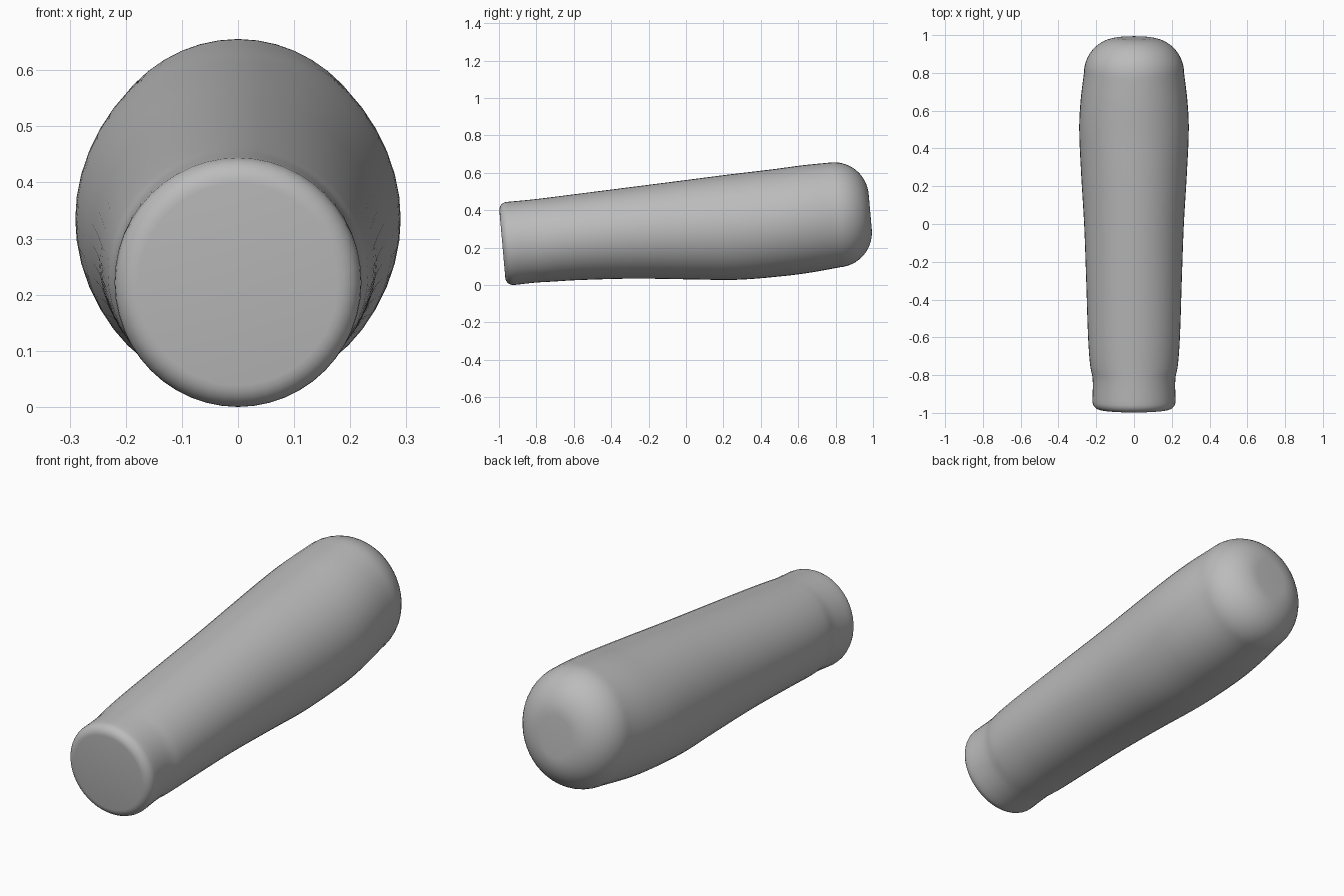
import bpy, bmesh, math
from mathutils import Vector

cube = bpy.data.objects.get("Cube")
if cube:
    bpy.data.objects.remove(cube, do_unlink=True)

SIDES = 48
LEAN = 0.088     # slope of the grip axis; rings lean square to it
STEPS = 5

# Rings along the grip: centre y, centre z, half height, half width
GRIP = [Vector(r) for r in (
    (-0.94, 0.222, 0.222, 0.220), (-0.82, 0.234, 0.221, 0.219),
    (-0.75, 0.240, 0.223, 0.232), (-0.60, 0.254, 0.228, 0.243),
    (-0.30, 0.277, 0.243, 0.253), (0.00, 0.294, 0.264, 0.264),
    (0.25, 0.309, 0.281, 0.279), (0.50, 0.334, 0.286, 0.290),
    (0.65, 0.354, 0.286, 0.283), (0.80, 0.375, 0.280, 0.265))]


def smooth_rings(keys):
    """Spline through the key rings, with slopes scaled to their spacing."""
    n = len(keys)
    slope = []
    for i in range(n):
        a, b = keys[max(i - 1, 0)], keys[min(i + 1, n - 1)]
        slope.append((b - a) / (b[0] - a[0]))
    out = []
    for i in range(n - 1):
        p, q = keys[i], keys[i + 1]
        d = q[0] - p[0]
        for k in range(STEPS):
            t = k / STEPS
            h = t * t * (3 - 2 * t)
            out.append(p * (1 - h) + q * h
                       + slope[i] * d * t * (1 - t) ** 2
                       - slope[i + 1] * d * t * t * (1 - t))
    return out + [keys[-1]]


def rounded_end(ring, length, radius, steps):
    """Rings that turn from the given ring into a flat cap."""
    out = []
    for k in range(1, steps + 1):
        a = math.pi / 2 * k / steps
        dy, inset = length * math.sin(a), radius * (1 - math.cos(a))
        out.append(ring + Vector((dy, dy * LEAN, -inset, -inset)))
    return out


front = rounded_end(GRIP[0], -0.042, 0.042, 6)
back = rounded_end(GRIP[-1], 0.185, 0.185, 14)
rings = front[::-1] + smooth_rings(GRIP) + back

# Skin the rings and close both ends
bm = bmesh.new()
loops = []
for y, z, hh, hw in rings:
    loop = []
    for i in range(SIDES):
        a = math.tau * i / SIDES
        up = hh * math.cos(a)
        loop.append(bm.verts.new((hw * math.sin(a), y - LEAN * up, z + up)))
    loops.append(loop)
for a, b in zip(loops, loops[1:]):
    for i in range(SIDES):
        j = (i + 1) % SIDES
        bm.faces.new((a[i], a[j], b[j], b[i]))
bm.faces.new(loops[0])
bm.faces.new(loops[-1])
bmesh.ops.recalc_face_normals(bm, faces=bm.faces)

mesh = bpy.data.meshes.new("handle_grip")
bm.to_mesh(mesh)
bm.free()
grip = bpy.data.objects.new("handle_grip", mesh)
bpy.context.collection.objects.link(grip)

# Plain grey finish
grey = bpy.data.materials.new("plain_grey")
grey.use_nodes = True
colour = (0.5, 0.5, 0.5, 1)
grey.diffuse_color = colour
grey.node_tree.nodes["Principled BSDF"].inputs["Base Color"].default_value = colour
mesh.materials.append(grey)

bpy.context.view_layer.objects.active = grip
grip.select_set(True)
bpy.ops.object.shade_smooth_by_angle(angle=math.radians(40))
